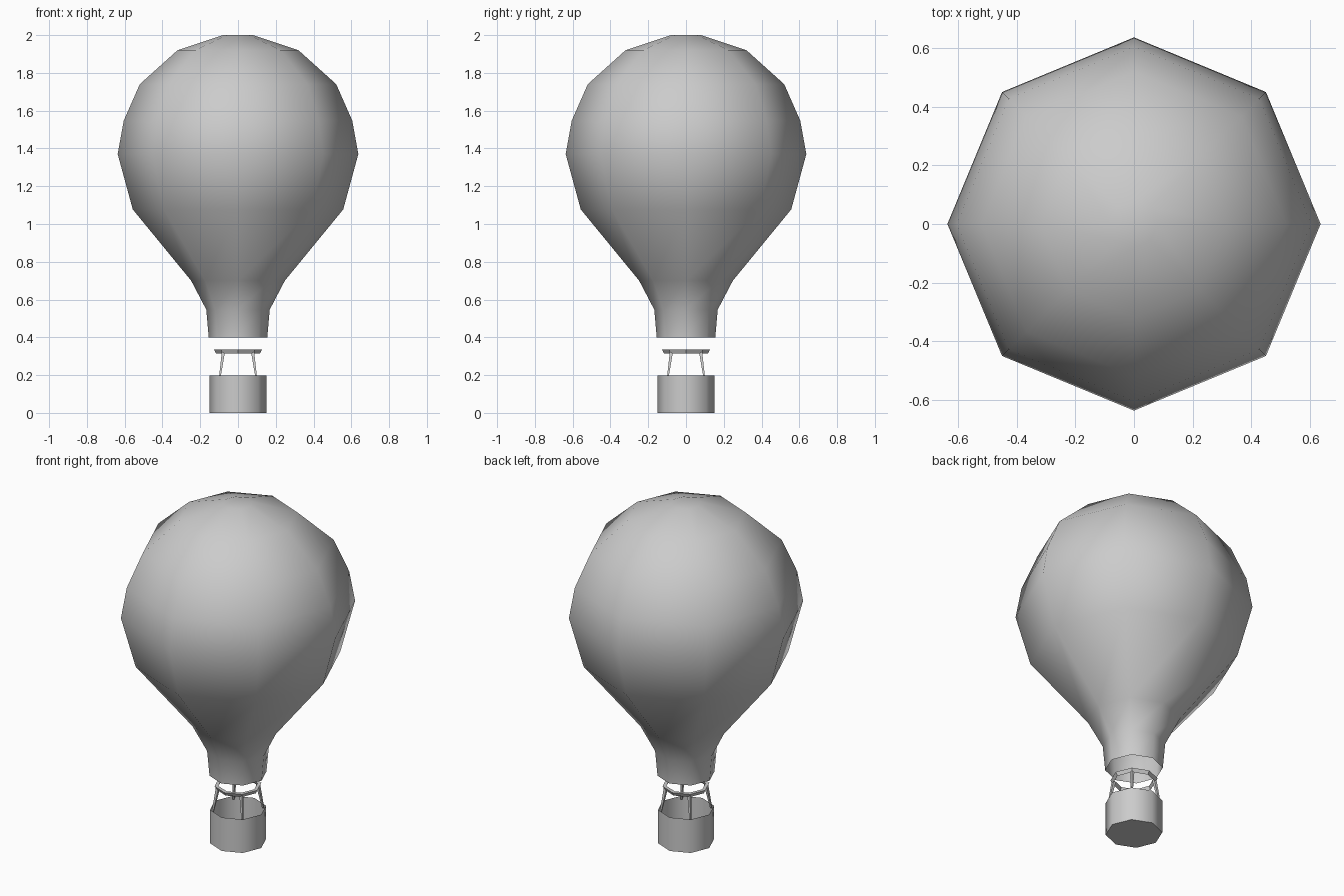
import bpy, bmesh
from math import cos, sin, pi, radians
from mathutils import Vector

if "Cube" in bpy.data.objects:
    bpy.data.objects.remove(bpy.data.objects["Cube"])

SIDES = 8


def finish(name, bm, angle=60):
    bmesh.ops.recalc_face_normals(bm, faces=bm.faces)
    mesh = bpy.data.meshes.new(name)
    bm.to_mesh(mesh)
    bm.free()
    ob = bpy.data.objects.new(name, mesh)
    bpy.context.collection.objects.link(ob)
    bpy.ops.object.select_all(action='DESELECT')
    ob.select_set(True)
    bpy.context.view_layer.objects.active = ob
    bpy.ops.object.shade_smooth_by_angle(angle=radians(angle))
    return ob


def lathe(name, profile, cap_first=False, cap_last=False, closed=False, angle=60):
    """Spin (radius, z) points into an eight-sided shell."""
    bm = bmesh.new()
    rings = [[bm.verts.new((r * cos(2 * pi * i / SIDES), r * sin(2 * pi * i / SIDES), z))
              for i in range(SIDES)] for r, z in profile]
    pairs = list(zip(rings, rings[1:]))
    if closed:
        pairs.append((rings[-1], rings[0]))
    for a, b in pairs:
        for i in range(SIDES):
            j = (i + 1) % SIDES
            bm.faces.new((a[i], a[j], b[j], b[i]))
    if cap_first:
        bm.faces.new(rings[0])
    if cap_last:
        bm.faces.new(rings[-1])
    return finish(name, bm, angle)


# Balloon envelope, open at the mouth
lathe("envelope", [(0.155, 0.40), (0.168, 0.547), (0.248, 0.70), (0.557, 1.077),
                   (0.637, 1.37), (0.605, 1.547), (0.52, 1.74), (0.32, 1.92),
                   (0.08, 2.0)], cap_last=True)

# Open basket
lathe("basket", [(0.152, 0.0), (0.152, 0.198)], cap_first=True)

# Burner ring with a triangular section
lathe("burner_ring", [(0.116, 0.314), (0.127, 0.335), (0.106, 0.335)],
      closed=True, angle=30)

# Four tapered struts between basket corners and ring
for k in range(4):
    a = pi / 4 + k * pi / 2
    out = Vector((cos(a), sin(a), 0))
    side = Vector((-sin(a), cos(a), 0))
    bm = bmesh.new()
    ends = []
    for r, z, w in ((0.137, 0.185, 0.006), (0.109, 0.325, 0.012)):
        c = out * r + Vector((0, 0, z))
        ends.append([bm.verts.new(c + d * w) for d in (out, side, -out, -side)])
    for i in range(4):
        j = (i + 1) % 4
        bm.faces.new((ends[0][i], ends[0][j], ends[1][j], ends[1][i]))
    for e in ends:
        bm.faces.new(e)
    finish(f"strut_{k + 1}", bm, 30)
